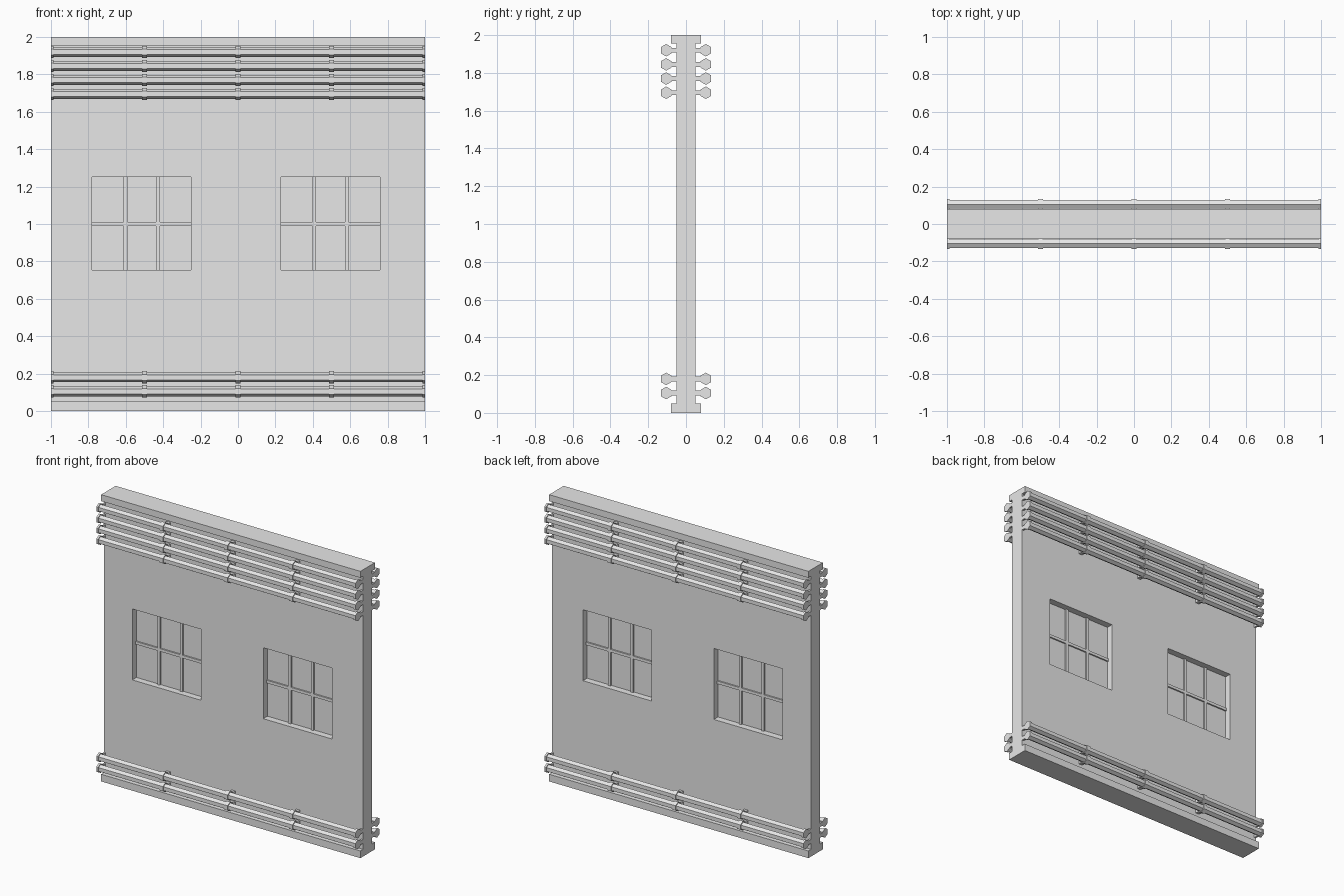
import bpy
import math

cube = bpy.data.objects.get("Cube")
if cube:
    bpy.data.objects.remove(cube, do_unlink=True)

GREY = (0.8, 0.8, 0.8, 1)
mat = bpy.data.materials.new("light grey")
mat.use_nodes = True
mat.diffuse_color = GREY
mat.node_tree.nodes["Principled BSDF"].inputs["Base Color"].default_value = GREY


def finish(name):
    ob = bpy.context.object
    ob.name = name
    ob.data.materials.append(mat)
    return ob


def box(name, x, y, z):
    """Box from (low, high) ranges on each axis."""
    ranges = (x, y, z)
    bpy.ops.mesh.primitive_cube_add(size=1, location=[(a + b) / 2 for a, b in ranges])
    bpy.context.object.scale = [b - a for a, b in ranges]
    bpy.ops.object.transform_apply(location=False, rotation=False, scale=True)
    return finish(name)


def hex_bar(name, x, y, z, radius):
    """Six-sided bar along x with a corner pointing up."""
    bpy.ops.mesh.primitive_cylinder_add(
        vertices=6, radius=radius, depth=x[1] - x[0],
        location=((x[0] + x[1]) / 2, y, z), rotation=(0, math.pi / 2, 0))
    bpy.ops.object.transform_apply(location=False, rotation=True, scale=False)
    ob = finish(name)
    # Turn the section if a flat side is on top
    if sum(v.co.z > 0.95 * radius for v in ob.data.vertices) != 2:
        ob.rotation_euler.x = math.pi / 6
    return ob


# Wall slab and its top and bottom rails
T = 0.05
wall = box("wall", (-1, 1), (-T, T), (0.02, 1.98))
box("bottom_rail", (-1, 1), (-0.08, 0.08), (0, 0.05))
box("top_rail", (-1, 1), (-0.08, 0.08), (1.955, 2))

# Window openings with a thin pane and glazing bars
HALF, LOW, HIGH = 0.265, 0.755, 1.25
for side, cx in (("right", -0.515), ("left", 0.495)):
    span = (cx - HALF, cx + HALF)
    cutter = box("window_cutter", span, (-0.2, 0.2), (LOW, HIGH))
    cutter.hide_render = True
    cut = wall.modifiers.new("window", "BOOLEAN")
    cut.object = cutter
    cut.solver = "EXACT"
    bpy.context.view_layer.objects.active = wall
    bpy.ops.object.modifier_apply(modifier=cut.name)
    bpy.data.objects.remove(cutter, do_unlink=True)

    box(f"{side}_window_pane", span, (-0.004, 0.004), (LOW, HIGH))
    for dx in (-0.087, 0.087):
        box(f"{side}_window_upright", (cx + dx - 0.01, cx + dx + 0.01),
            (-0.015, 0.015), (LOW, HIGH))
    box(f"{side}_window_crossbar", span, (-0.014, 0.014), (0.99, 1.01))

# Pipes on both faces, held by collars on short stems
PIPE_Y = 0.105
for face, sy in (("front", -1), ("back", 1)):
    for z in (0.105, 0.18, 1.695, 1.77, 1.845, 1.92):
        hex_bar(f"{face}_pipe", (-1, 1), sy * PIPE_Y, z, 0.026)
        for i in range(5):
            x = -1 + i / 2
            reach = (max(-1, x - 0.014), min(1, x + 0.014))
            hex_bar(f"{face}_collar", reach, sy * PIPE_Y, z, 0.033)
            box(f"{face}_stem", reach, sorted((sy * 0.045, sy * 0.09)),
                (z - 0.013, z + 0.013))
